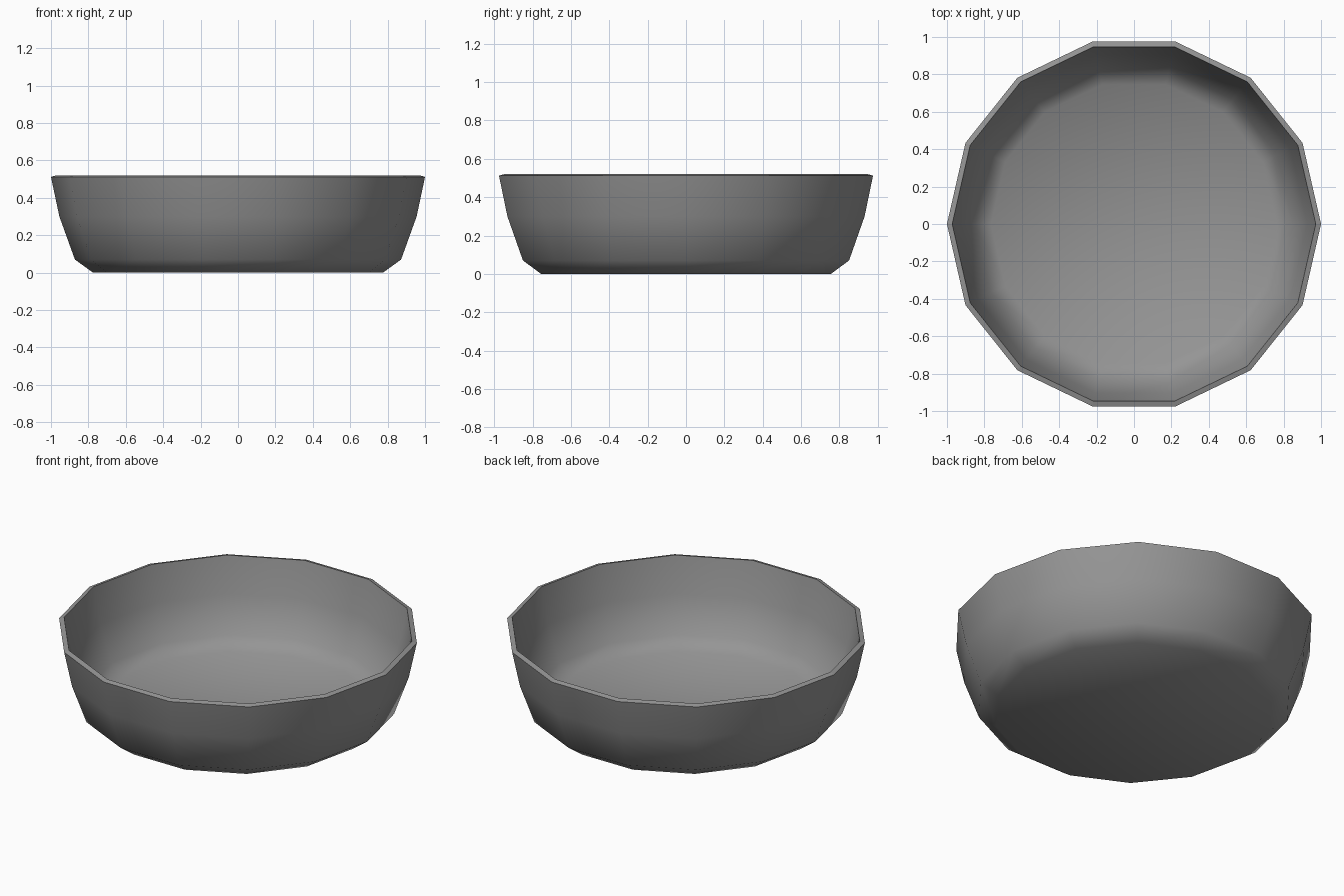
import bpy, bmesh, math

cube = bpy.data.objects.get("Cube")
if cube:
    bpy.data.objects.remove(cube, do_unlink=True)

SIDES = 14
# Profile (radius, height): outer base, up to the rim, down to the inner floor
PROFILE = [(0.775, 0.0), (0.872, 0.07), (0.955, 0.30), (1.0, 0.512),
           (0.972, 0.52), (0.927, 0.305), (0.85, 0.09), (0.765, 0.03)]
RIM = 3  # profile segment forming the rim

# Grey material
mat = bpy.data.materials.new("grey")
mat.use_nodes = True
grey = (0.3, 0.3, 0.3, 1.0)
mat.diffuse_color = grey
mat.node_tree.nodes["Principled BSDF"].inputs["Base Color"].default_value = grey

# Bowl: spun profile closed by a base and an inner floor
bm = bmesh.new()
rings = []
for r, z in PROFILE:
    angles = [2 * math.pi * i / SIDES for i in range(SIDES)]
    rings.append([bm.verts.new((r * math.cos(a), r * math.sin(a), z)) for a in angles])
for k, (low, high) in enumerate(zip(rings, rings[1:])):
    for i in range(SIDES):
        j = (i + 1) % SIDES
        face = bm.faces.new((low[i], low[j], high[j], high[i]))
        face.smooth = k != RIM
bm.faces.new(rings[0][::-1]).smooth = True
bm.faces.new(rings[-1]).smooth = True

# Crisp edges on both sides of the rim
for ring in (rings[RIM], rings[RIM + 1]):
    for i in range(SIDES):
        bm.edges.get((ring[i], ring[(i + 1) % SIDES])).smooth = False
bm.normal_update()

mesh = bpy.data.meshes.new("bowl")
bm.to_mesh(mesh)
bm.free()
mesh.materials.append(mat)
bowl = bpy.data.objects.new("bowl", mesh)
bpy.context.collection.objects.link(bowl)
